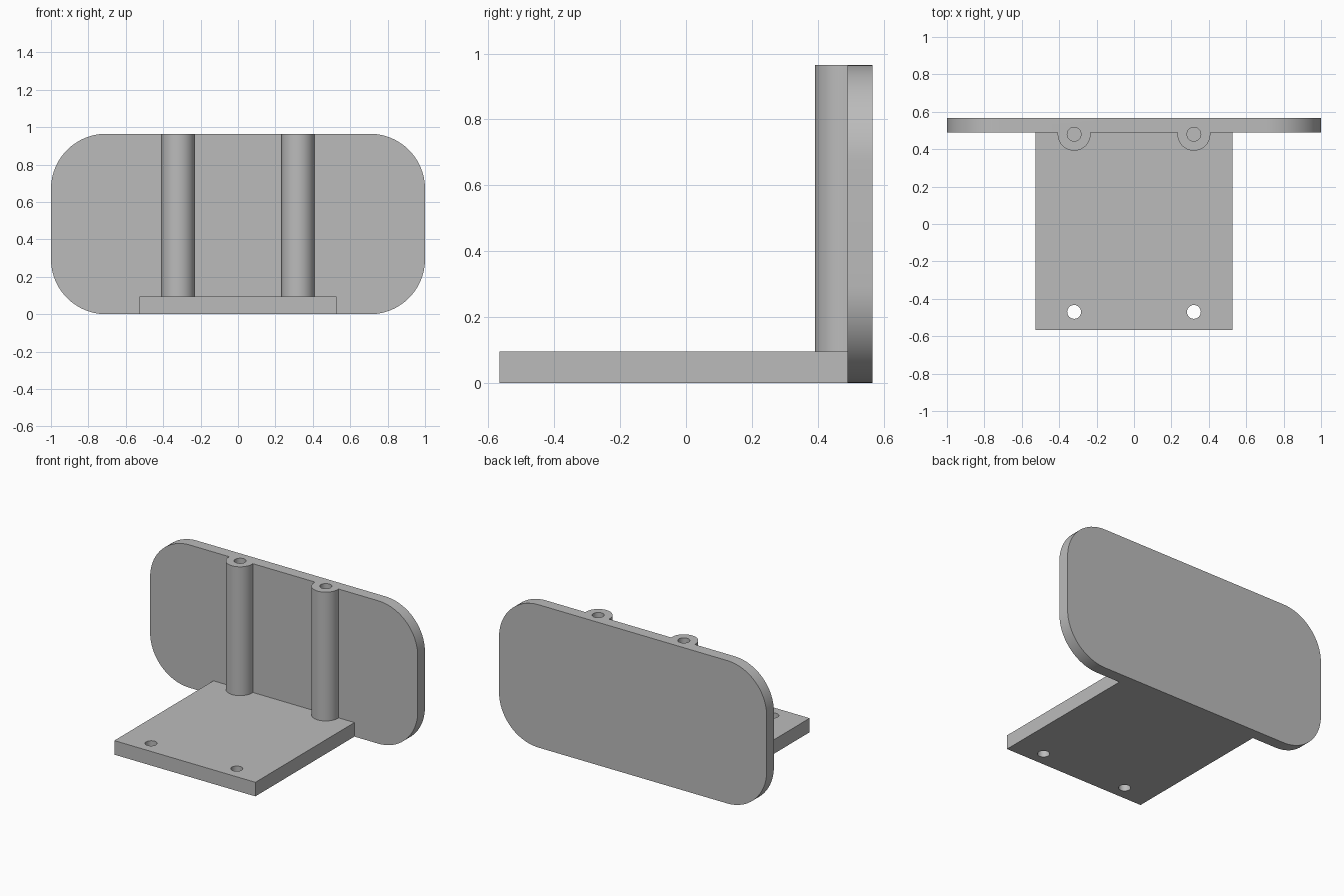
import bpy, bmesh, math
from mathutils import Vector

cube = bpy.data.objects.get("Cube")
if cube:
    bpy.data.objects.remove(cube, do_unlink=True)

HEIGHT, BASE_H = 0.965, 0.095
FRONT, BACK, PANEL_FRONT = -0.567, 0.567, 0.49
POST_X, POST_Y, POST_R = 0.32, 0.48, 0.088
HOLE_R, HOLE_Y = 0.037, -0.47
CORNER_R = 0.295

grey = bpy.data.materials.new("plain_grey")
grey.use_nodes = True
COLOUR = (0.5, 0.5, 0.5, 1)
grey.diffuse_color = COLOUR
grey.node_tree.nodes["Principled BSDF"].inputs["Base Color"].default_value = COLOUR


def arc(cx, cy, r, start, end, steps):
    """Points along an arc, angles in degrees."""
    angles = [math.radians(start + (end - start) * i / steps) for i in range(steps + 1)]
    return [(cx + r * math.cos(a), cy + r * math.sin(a)) for a in angles]


def extrude(name, outline, place, offset):
    """Solid made by extruding a closed 2D outline."""
    bm = bmesh.new()
    face = bm.faces.new([bm.verts.new(place(u, v)) for u, v in outline])
    moved = bmesh.ops.extrude_face_region(bm, geom=[face])["geom"]
    bmesh.ops.translate(bm, vec=Vector(offset),
                        verts=[g for g in moved if isinstance(g, bmesh.types.BMVert)])
    bmesh.ops.recalc_face_normals(bm, faces=bm.faces)
    mesh = bpy.data.meshes.new(name)
    bm.to_mesh(mesh)
    bm.free()
    mesh.materials.append(grey)
    obj = bpy.data.objects.new(name, mesh)
    bpy.context.collection.objects.link(obj)
    return obj


def combine(target, tool, operation):
    """Apply a boolean and discard the tool."""
    mod = target.modifiers.new("boolean", "BOOLEAN")
    mod.operation, mod.solver, mod.object = operation, "EXACT", tool
    bpy.context.view_layer.objects.active = target
    bpy.ops.object.modifier_apply(modifier=mod.name)
    bpy.data.objects.remove(tool, do_unlink=True)


def drill(target, x, y, bottom, top):
    circle = arc(x, y, HOLE_R, 0, 360, 32)[:-1]
    tool = extrude("drill", circle, lambda u, v: (u, v, bottom), (0, 0, top - bottom))
    combine(target, tool, "DIFFERENCE")


# Rounded upright panel
rx, low, high = 1 - CORNER_R, CORNER_R, HEIGHT - CORNER_R
outline = []
for cx, cz, start in ((rx, high, 0), (-rx, high, 90), (-rx, low, 180), (rx, low, 270)):
    outline += arc(cx, cz, CORNER_R, start, start + 90, 20)
panel = extrude("back_panel_with_posts", outline,
                lambda u, v: (u, PANEL_FRONT, v), (0, BACK - PANEL_FRONT, 0))

# Base plate with two through holes
w = 0.527
base = extrude("base_plate", [(-w, FRONT), (w, FRONT), (w, PANEL_FRONT), (-w, PANEL_FRONT)],
               lambda u, v: (u, v, 0), (0, 0, BASE_H))

for x in (-POST_X, POST_X):
    # Half-round post merged into the panel, with a bore from the top
    inside = PANEL_FRONT + 0.04
    profile = arc(x, POST_Y, POST_R, 180, 360, 32)
    profile += [(x + POST_R, inside), (x - POST_R, inside)]
    post = extrude("post", profile, lambda u, v: (u, v, BASE_H), (0, 0, HEIGHT - BASE_H))
    combine(panel, post, "UNION")
    drill(panel, x, POST_Y, BASE_H, HEIGHT + 0.1)
    drill(base, x, HOLE_Y, -0.1, BASE_H + 0.1)

# Smooth curved walls, sharp edges
for obj in (panel, base):
    bpy.ops.object.select_all(action="DESELECT")
    obj.select_set(True)
    bpy.context.view_layer.objects.active = obj
    bpy.ops.object.shade_smooth_by_angle(angle=math.radians(30))
